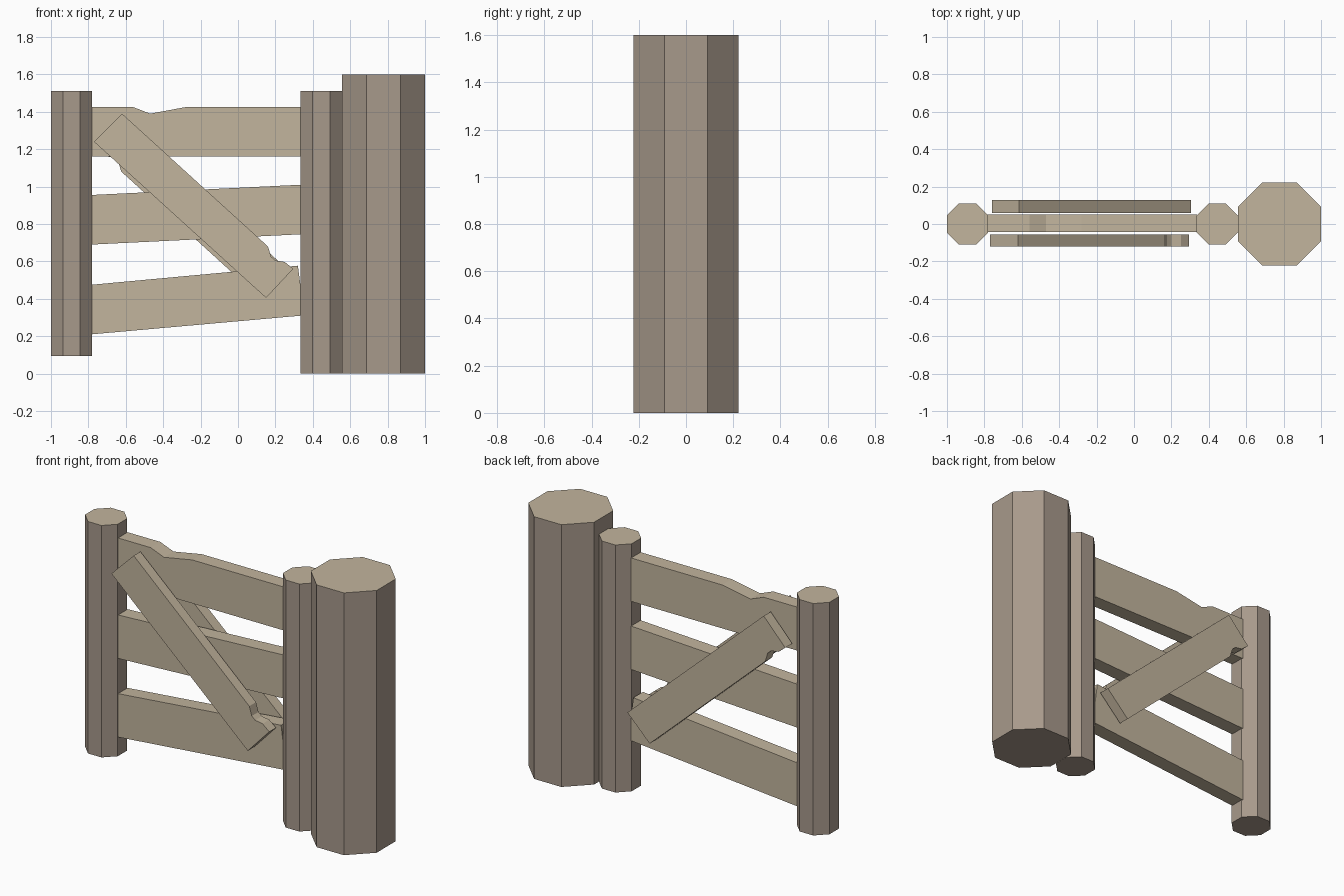
import bpy, bmesh, math

if "Cube" in bpy.data.objects:
    bpy.data.objects.remove(bpy.data.objects["Cube"])


def material(name, rgb):
    m = bpy.data.materials.new(name)
    m.diffuse_color = (*rgb, 1)
    m.use_nodes = True
    m.node_tree.nodes["Principled BSDF"].inputs["Base Color"].default_value = m.diffuse_color
    return m


WOOD = material("cut_wood", (0.54, 0.46, 0.34))
BARK = material("bark", (0.39, 0.32, 0.26))


def finish(name, bm, mats):
    bmesh.ops.recalc_face_normals(bm, faces=bm.faces)
    mesh = bpy.data.meshes.new(name)
    for m in mats:
        mesh.materials.append(m)
    bm.to_mesh(mesh)
    bm.free()
    obj = bpy.data.objects.new(name, mesh)
    bpy.context.collection.objects.link(obj)
    return obj


def post(name, x, half_width, z0, z1):
    """Octagonal post with flats facing the axes and a cut-wood top."""
    bm = bmesh.new()
    r = half_width / math.cos(math.pi / 8)
    ring = [bm.verts.new((x + r * math.cos(a), r * math.sin(a), z0))
            for a in (math.pi / 8 + i * math.pi / 4 for i in range(8))]
    base = bm.faces.new(ring)
    res = bmesh.ops.extrude_face_region(bm, geom=[base], use_keep_orig=True)
    top = [g for g in res["geom"] if isinstance(g, bmesh.types.BMVert)]
    bmesh.ops.translate(bm, verts=top, vec=(0, 0, z1 - z0))
    for g in res["geom"]:
        if isinstance(g, bmesh.types.BMFace):
            g.material_index = 1
    finish(name, bm, [BARK, WOOD])


def plank(name, outline, y0, y1):
    """Extrude an (x, z) outline from y0 to y1."""
    bm = bmesh.new()
    face = bm.faces.new([bm.verts.new((x, y0, z)) for x, z in outline])
    res = bmesh.ops.extrude_face_region(bm, geom=[face], use_keep_orig=True)
    back = [g for g in res["geom"] if isinstance(g, bmesh.types.BMVert)]
    bmesh.ops.translate(bm, verts=back, vec=(0, y1 - y0, 0))
    finish(name, bm, [WOOD])


# Posts
post("latch_post", -0.89, 0.11, 0.095, 1.51)
post("hinge_post", 0.445, 0.11, 0.0, 1.51)
post("main_post", 0.778, 0.222, 0.0, 1.6)

# Rails between the posts, the top one chipped, the lower ones sagging
L, R = -0.785, 0.337
plank("top_rail", [(L, 1.16), (R, 1.16), (R, 1.425), (-0.28, 1.425),
                   (-0.47, 1.39), (-0.56, 1.425), (L, 1.425)], -0.042, 0.05)
plank("middle_rail", [(L, 0.69), (R, 0.745), (R, 1.01), (L, 0.955)], -0.042, 0.05)
plank("bottom_rail", [(L, 0.21), (R, 0.31), (R, 0.45), (0.32, 0.577),
                      (L, 0.475)], -0.042, 0.05)

# Diagonal braces: the back one is the front one turned half way round
brace = [(-0.77, 1.24), (0.15, 0.405), (0.295, 0.56), (0.25, 0.597),
         (0.2, 0.605), (0.177, 0.625), (0.16, 0.68), (-0.62, 1.39)]
plank("front_brace", brace, -0.12, -0.055)
cx, cz = -0.232, 0.88
plank("back_brace", [(2 * cx - x, 2 * cz - z) for x, z in brace], 0.06, 0.128)
